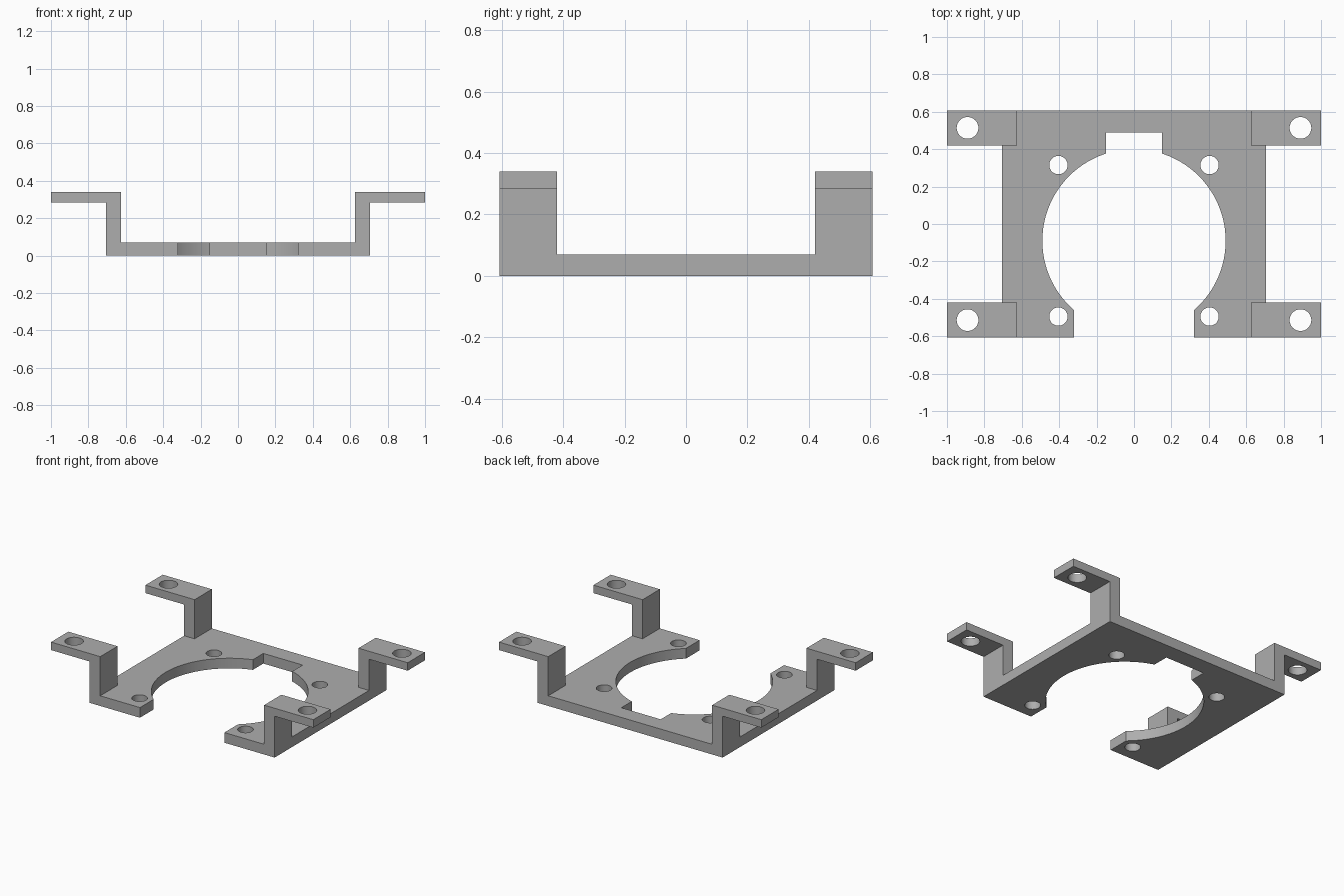
import bpy
from mathutils import Vector

old = bpy.data.objects.get("Cube")
if old:
    bpy.data.objects.remove(old, do_unlink=True)

# Main dimensions
HALF_X, HALF_Y = 0.705, 0.608
PLATE_T, TOP_Z = 0.07, 0.34
LEG_IN, EAR_Z, ARM_Y = 0.625, 0.285, 0.42
BORE_Y, BORE_R = -0.09, 0.49

grey = bpy.data.materials.new("matte grey")
grey.use_nodes = True
COLOUR = (0.42, 0.42, 0.42, 1)
grey.diffuse_color = COLOUR
grey.node_tree.nodes["Principled BSDF"].inputs["Base Color"].default_value = COLOUR


def box(name, low, high):
    low, high = Vector(low), Vector(high)
    bpy.ops.mesh.primitive_cube_add(size=1, location=(low + high) / 2)
    ob = bpy.context.object
    ob.name = name
    ob.scale = high - low
    bpy.ops.object.transform_apply(location=True, rotation=False, scale=True)
    ob.data.materials.append(grey)
    return ob


def cylinder(name, x, y, z, radius, sides=48):
    bpy.ops.mesh.primitive_cylinder_add(vertices=sides, radius=radius, depth=0.3, location=(x, y, z))
    ob = bpy.context.object
    ob.name = name
    ob.data.materials.append(grey)
    return ob


def arm_profile(name, side, y0, y1):
    """Z-shaped arm: an upright leg with an ear turned outward."""
    outline = [(LEG_IN, 0), (HALF_X, 0), (HALF_X, EAR_Z), (1, EAR_Z), (1, TOP_Z), (LEG_IN, TOP_Z)]
    n = len(outline)
    verts = [(side * x, y, z) for y in (y0, y1) for x, z in outline]
    faces = [tuple(range(n)), tuple(reversed(range(n, 2 * n)))]
    faces += [(i, i + n, (i + 1) % n + n, (i + 1) % n) for i in range(n)]
    if side < 0:
        faces = [f[::-1] for f in faces]
    mesh = bpy.data.meshes.new(name)
    mesh.from_pydata(verts, [], faces)
    mesh.materials.append(grey)
    ob = bpy.data.objects.new(name, mesh)
    bpy.context.collection.objects.link(ob)
    return ob


def combine(target, tool, operation):
    mod = target.modifiers.new(operation, "BOOLEAN")
    mod.operation, mod.solver, mod.object = operation, "EXACT", tool
    bpy.context.view_layer.objects.active = target
    bpy.ops.object.modifier_apply(modifier=mod.name)
    bpy.data.objects.remove(tool, do_unlink=True)


# Base plate with the large bore, back notch and front opening
bracket = box("mounting_bracket", (-HALF_X, -HALF_Y, 0), (HALF_X, HALF_Y, PLATE_T))
combine(bracket, cylinder("bore", 0, BORE_Y, 0, BORE_R, 96), "DIFFERENCE")
combine(bracket, box("back_notch", (-0.15, 0, -0.1), (0.15, 0.49, 0.2)), "DIFFERENCE")
combine(bracket, box("front_opening", (-0.322, -0.8, -0.1), (0.322, -0.3, 0.2)), "DIFFERENCE")

# Four arms, with a screw hole in each ear and one in each plate corner
for side in (-1, 1):
    for end in (-1, 1):
        y0, y1 = sorted((end * ARM_Y, end * HALF_Y))
        combine(bracket, arm_profile("arm", side, y0, y1), "UNION")
        combine(bracket, cylinder("ear_hole", side * 0.89, end * 0.514, TOP_Z, 0.058), "DIFFERENCE")
        combine(bracket, cylinder("plate_hole", side * 0.404, BORE_Y + end * 0.405, 0, 0.049), "DIFFERENCE")

# Smooth the round walls only
bpy.ops.object.select_all(action="DESELECT")
bracket.select_set(True)
bpy.context.view_layer.objects.active = bracket
bpy.ops.object.shade_smooth_by_angle(angle=0.5)
